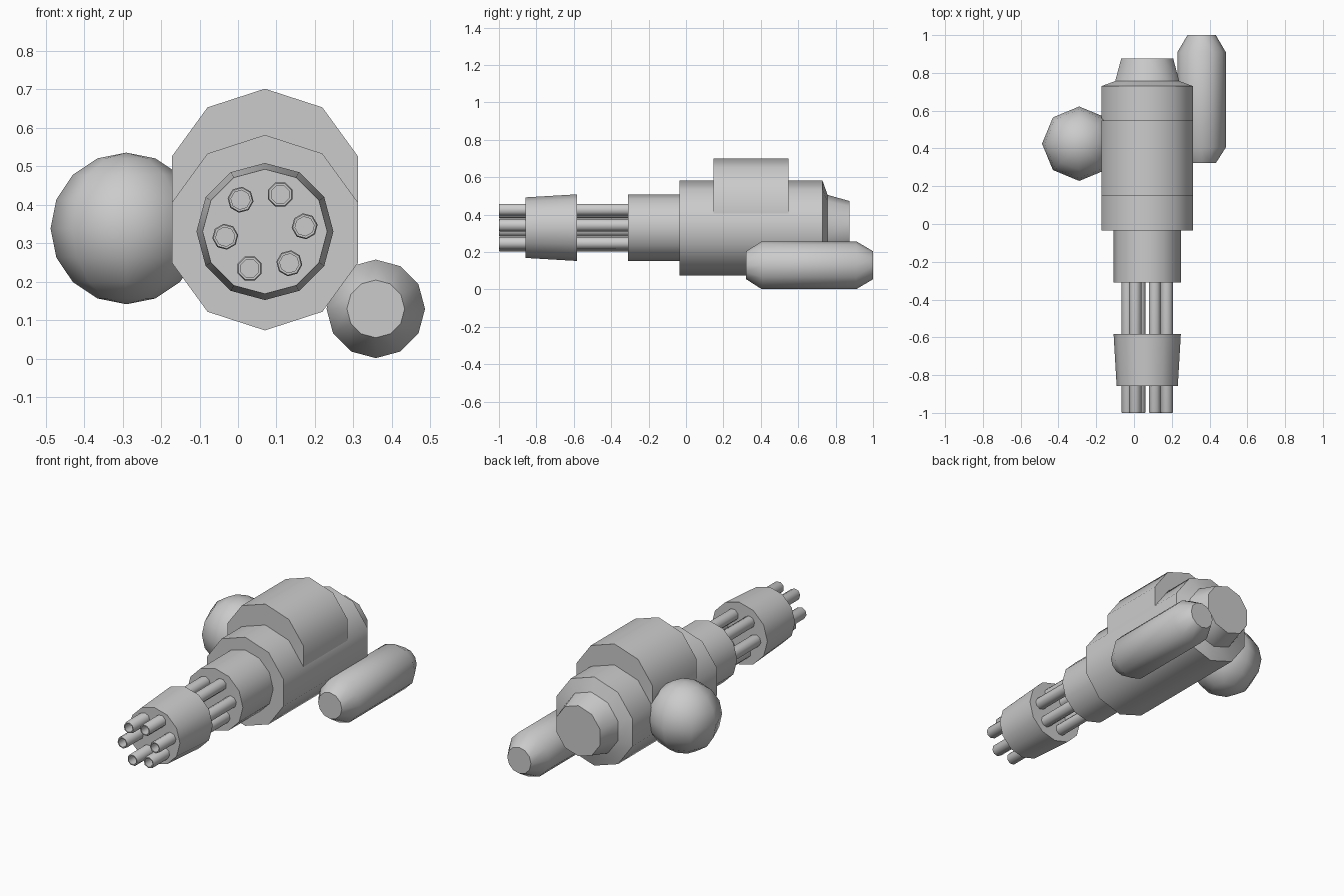
import bpy, bmesh, math

if "Cube" in bpy.data.objects:
    bpy.data.objects.remove(bpy.data.objects["Cube"])

CX, CZ = 0.07, 0.327   # main axis of the gun
TURN = 2 * math.pi


def finish(name, bm, angle=50):
    bmesh.ops.recalc_face_normals(bm, faces=bm.faces[:])
    mesh = bpy.data.meshes.new(name)
    bm.to_mesh(mesh)
    bm.free()
    ob = bpy.data.objects.new(name, mesh)
    bpy.context.collection.objects.link(ob)
    bpy.ops.object.select_all(action='DESELECT')
    ob.select_set(True)
    bpy.context.view_layer.objects.active = ob
    bpy.ops.object.shade_smooth_by_angle(angle=math.radians(angle))
    return ob


def lathe(name, profile, sides, x=CX, z=CZ, phase=TURN / 4):
    """Capped turned part along y; profile holds (radius, y) pairs."""
    bm = bmesh.new()
    rings = []
    for r, y in profile:
        rings.append([bm.verts.new((x + r * math.cos(phase + TURN * i / sides), y,
                                    z + r * math.sin(phase + TURN * i / sides)))
                      for i in range(sides)])
    for a, b in zip(rings, rings[1:]):
        for i in range(sides):
            j = (i + 1) % sides
            bm.faces.new((a[i], a[j], b[j], b[i]))
    bm.faces.new(rings[0])
    bm.faces.new(rings[-1])
    return finish(name, bm)


# Main housing with stepped, tapered rear cap
lathe("housing", [(0.254, -0.035), (0.254, 0.73), (0.178, 0.757), (0.145, 0.875)], 10)

# Raised hump: upper part of the housing outline lifted upwards
bm = bmesh.new()
outline = []
for i in range(-2, 3):
    a = TURN / 4 + TURN * i / 10
    outline.append((CX + 0.254 * math.cos(a), CZ + 0.12 + 0.254 * math.sin(a)))
half = 0.254 * math.cos(TURN / 20)
outline += [(CX - half, 0.405), (CX + half, 0.405)]
base = bm.faces.new([bm.verts.new((x, 0.148, z)) for x, z in outline])
ext = bmesh.ops.extrude_face_region(bm, geom=[base], use_keep_orig=True)
bmesh.ops.translate(bm, vec=(0, 0.4, 0),
                    verts=[v for v in ext["geom"] if isinstance(v, bmesh.types.BMVert)])
finish("housing_hump", bm)

# Barrel mount and front clamp
lathe("barrel_mount", [(0.178, -0.31), (0.178, -0.03)], 12, z=0.33)
lathe("barrel_clamp", [(0.162, -0.857), (0.178, -0.583)], 12, z=0.33)

# Six rotating barrels with hollow muzzles
for k in range(6):
    a = math.radians(7.5) + TURN * k / 6
    lathe(f"barrel_{k + 1}",
          [(0.034, -0.30), (0.034, -0.993), (0.031, -1.0), (0.025, -1.0), (0.025, -0.94)],
          8, x=CX + 0.104 * math.cos(a), z=0.33 + 0.104 * math.sin(a), phase=a)

# Round ammunition drum on the left
bm = bmesh.new()
bmesh.ops.create_uvsphere(bm, u_segments=8, v_segments=8, radius=0.197)
bmesh.ops.translate(bm, vec=(-0.29, 0.425, 0.338), verts=bm.verts[:])
finish("ammo_ball", bm)

# Gas tank at the lower right
lathe("side_tank", [(0.075, 0.322), (0.128, 0.405), (0.128, 0.91), (0.075, 1.0)],
      12, x=0.358, z=0.129)
